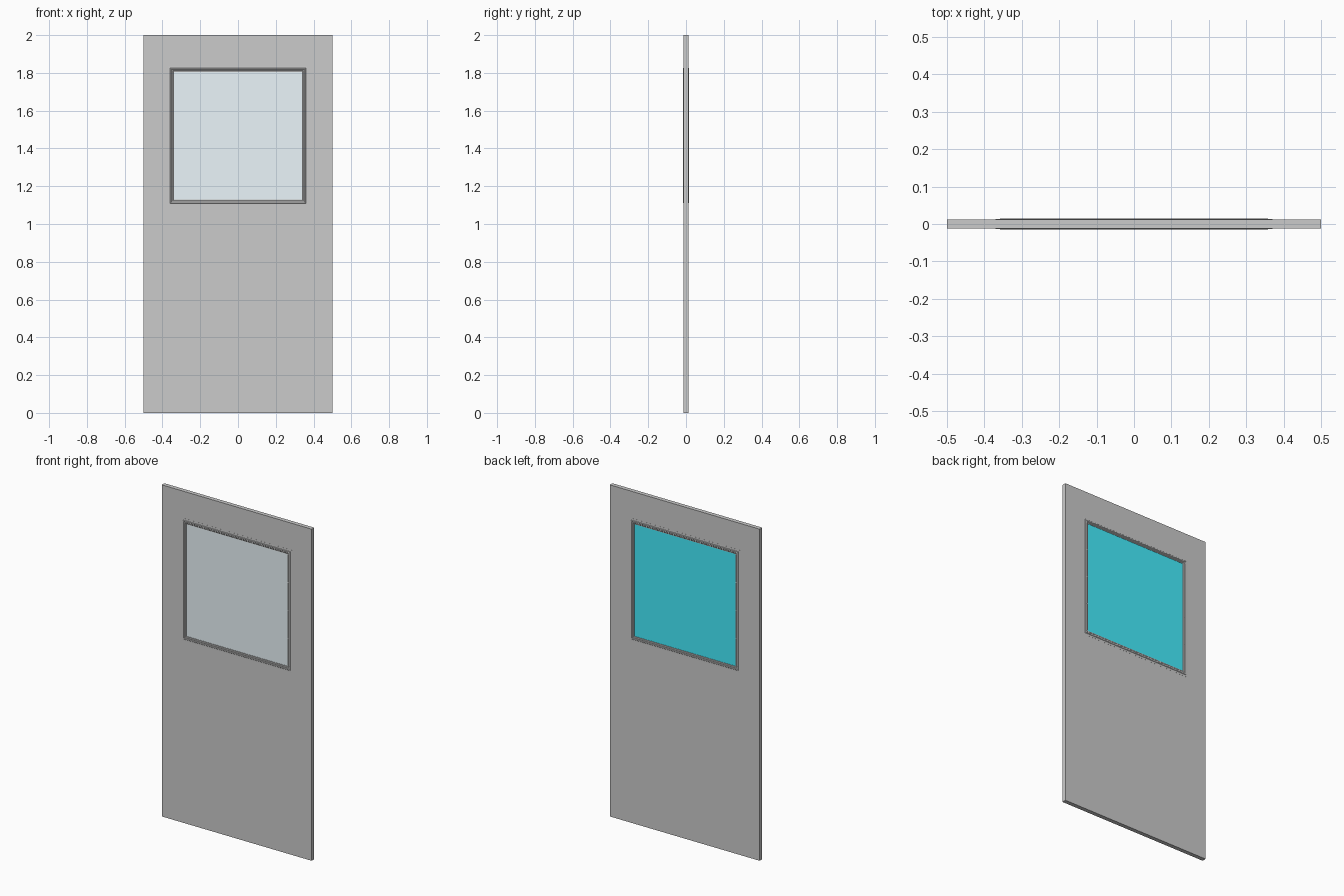
import bpy, bmesh
from math import pi

if "Cube" in bpy.data.objects:
    bpy.data.objects.remove(bpy.data.objects["Cube"])

ZC = 1.4675          # window centre height
HOLE = 0.345         # half size of the window opening
T = 0.0125           # half thickness of the panel


def material(name, colour):
    m = bpy.data.materials.new(name)
    m.diffuse_color = colour
    m.use_nodes = True
    m.node_tree.nodes["Principled BSDF"].inputs["Base Color"].default_value = m.diffuse_color
    return m


def finish(name, bm, mat=None):
    bmesh.ops.recalc_face_normals(bm, faces=bm.faces)
    me = bpy.data.meshes.new(name)
    bm.to_mesh(me)
    bm.free()
    ob = bpy.data.objects.new(name, me)
    bpy.context.collection.objects.link(ob)
    if mat:
        me.materials.append(mat)
    return ob


def square_loft(bm, rects):
    """Joins a closed series of rectangles (x0, x1, z0, z1, y) into a ring."""
    loops = [[bm.verts.new(p) for p in
              ((a, y, c), (b, y, c), (b, y, d), (a, y, d))]
             for a, b, c, d, y in rects]
    for i, l in enumerate(loops):
        n = loops[(i + 1) % len(loops)]
        for k in range(4):
            j = (k + 1) % 4
            bm.faces.new((l[k], l[j], n[j], n[k]))


def window_rect(h, y):
    return (-h, h, ZC - h, ZC + h, y)


# Door panel with a square window opening
bm = bmesh.new()
square_loft(bm, [(-0.5, 0.5, 0, 2, -T), (-0.5, 0.5, 0, 2, T),
                 window_rect(HOLE, T), window_rect(HOLE, -T)])
finish("door_panel", bm)

# Window trim on both faces: flat flange, raised ridge, inner seal lip
profile = [(0.370, 0.0120), (0.370, 0.0130), (0.359, 0.0132), (0.357, 0.0150),
           (0.352, 0.0150), (0.350, 0.0132), (0.345, 0.0132), (0.342, 0.0110),
           (0.338, 0.0110), (0.338, 0.0050), (0.350, 0.0050), (0.350, 0.0120)]
for name, s in (("front_window_trim", -1), ("back_window_trim", 1)):
    bm = bmesh.new()
    square_loft(bm, [window_rect(h, s * y) for h, y in profile])
    finish(name, bm)

# Screws along the trim, four spaces per side
bm = bmesh.new()
spots = set()
for i in range(5):
    t = -0.34 + 0.17 * i
    spots |= {(t, 0.3475), (t, -0.3475), (0.3475, t), (-0.3475, t)}
for x, z in sorted(spots):
    for s in (-1, 1):
        r = bmesh.ops.create_cone(bm, cap_ends=True, segments=8,
                                  radius1=0.003, radius2=0.003, depth=0.002)
        for v in r["verts"]:
            px, py, pz = v.co
            v.co = (x + px, s * 0.0132 + pz, ZC + z + py)
finish("trim_screws", bm)

# Two glass panes, pale in front and teal behind
for name, s, colour in (("front_glass", -1, (0.83, 0.92, 0.96, 1)),
                        ("back_glass", 1, (0.06, 0.86, 1.0, 1))):
    bm = bmesh.new()
    bmesh.ops.create_cube(bm, size=1)
    for v in bm.verts:
        v.co = (v.co.x * 0.685, s * 0.007 + v.co.y * 0.004, ZC + v.co.z * 0.685)
    finish(name, bm, material(name + "_colour", colour))
